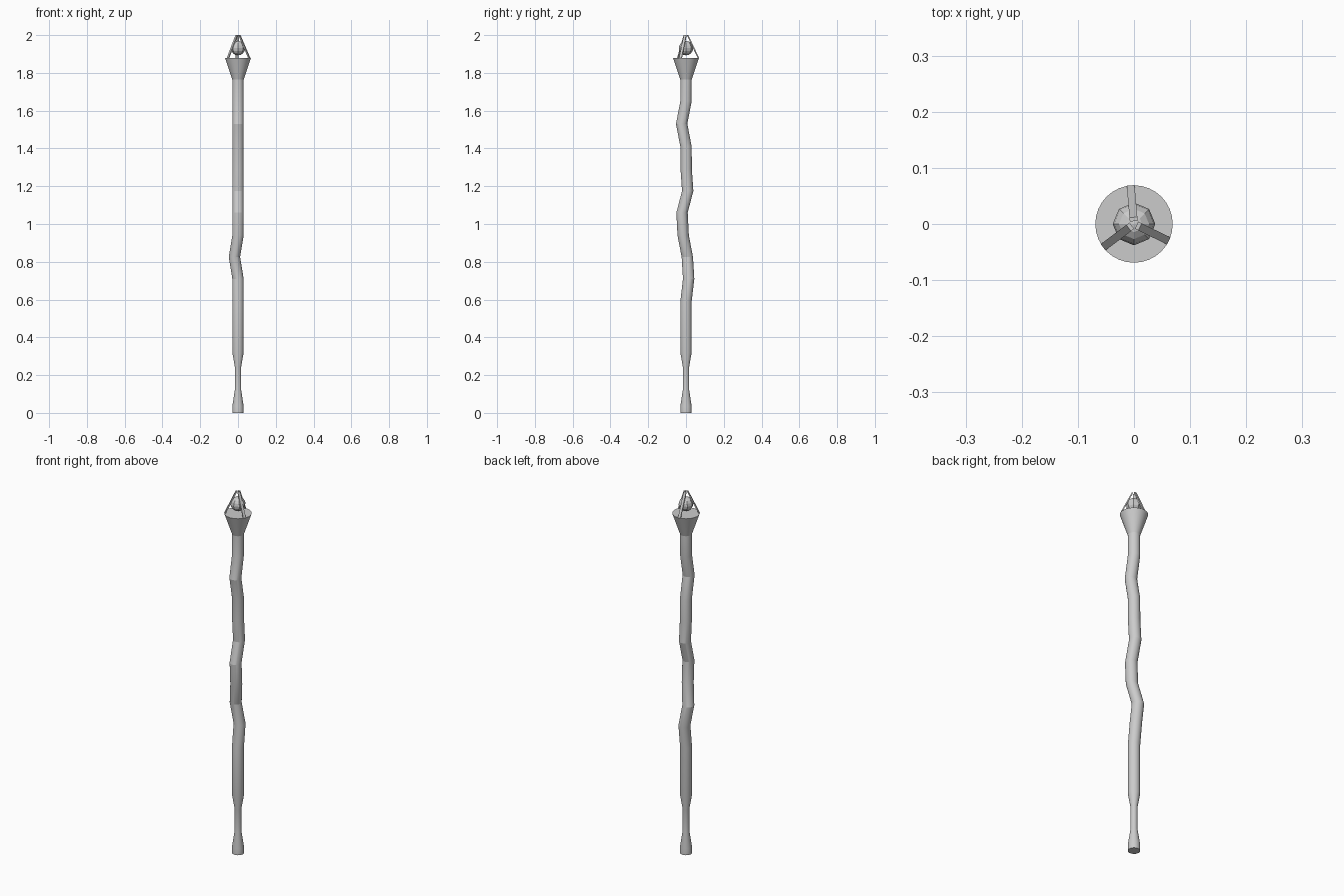
import bpy, bmesh, math
from mathutils import Vector

if "Cube" in bpy.data.objects:
    bpy.data.objects.remove(bpy.data.objects["Cube"])

SIDES = 32


def finish(bm, name, smooth_angle=None):
    bmesh.ops.recalc_face_normals(bm, faces=bm.faces)
    mesh = bpy.data.meshes.new(name)
    bm.to_mesh(mesh)
    bm.free()
    obj = bpy.data.objects.new(name, mesh)
    bpy.context.collection.objects.link(obj)
    if smooth_angle:
        bpy.ops.object.select_all(action='DESELECT')
        obj.select_set(True)
        bpy.context.view_layer.objects.active = obj
        bpy.ops.object.shade_smooth_by_angle(angle=math.radians(smooth_angle))
    return obj


def stack_rings(name, rings):
    """Closed tube through horizontal rings given as (x, y, z, radius)."""
    bm = bmesh.new()
    loops = []
    for x, y, z, r in rings:
        loops.append([bm.verts.new((x + r * math.cos(a), y + r * math.sin(a), z))
                      for a in (2 * math.pi * i / SIDES for i in range(SIDES))])
    for low, high in zip(loops, loops[1:]):
        for i in range(SIDES):
            j = (i + 1) % SIDES
            bm.faces.new((low[i], low[j], high[j], high[i]))
    bm.faces.new(loops[0][::-1])
    bm.faces.new(loops[-1])
    return finish(bm, name, 12)


# Crooked shaft with narrowed grip and flared cup on top
R = 0.03
stack_rings("staff_shaft", [
    (0, 0, 0.0, R), (0, 0, 0.035, R), (0, 0, 0.12, 0.017), (0, 0, 0.245, 0.017),
    (0, 0, 0.32, R), (0, 0, 0.59, R), (0, 0.014, 0.71, R), (-0.019, 0.007, 0.825, R),
    (0, -0.015, 0.94, R), (0, -0.021, 1.06, R), (0, 0.009, 1.175, R),
    (0, 0.001, 1.29, R), (0, 0, 1.41, R), (0, -0.023, 1.53, R),
    (0, 0, 1.65, R), (0, 0, 1.765, R), (0, 0, 1.88, 0.069),
])

# Faceted orb floating above the cup
bm = bmesh.new()
bmesh.ops.create_uvsphere(bm, u_segments=8, v_segments=8, radius=0.038)
bmesh.ops.translate(bm, verts=bm.verts, vec=(0, 0, 1.931))
finish(bm, "orb")

# Three flat prongs leaning in over the orb
for n, deg in enumerate((95, 217, 334)):
    a = math.radians(deg)
    out = Vector((math.cos(a), math.sin(a), 0))
    side = Vector((-out.y, out.x, 0)) * 0.007
    bm = bmesh.new()
    ends = []
    for r, z in ((0.069, 1.88), (0.012, 2.0)):
        inner, outer = out * (r - 0.007), out * r
        ends.append([bm.verts.new(p + Vector((0, 0, z))) for p in
                     (inner - side, outer - side, outer + side, inner + side)])
    low, high = ends
    for i in range(4):
        j = (i + 1) % 4
        bm.faces.new((low[i], low[j], high[j], high[i]))
    bm.faces.new(low[::-1])
    bm.faces.new(high)
    finish(bm, f"prong_{n + 1}")
